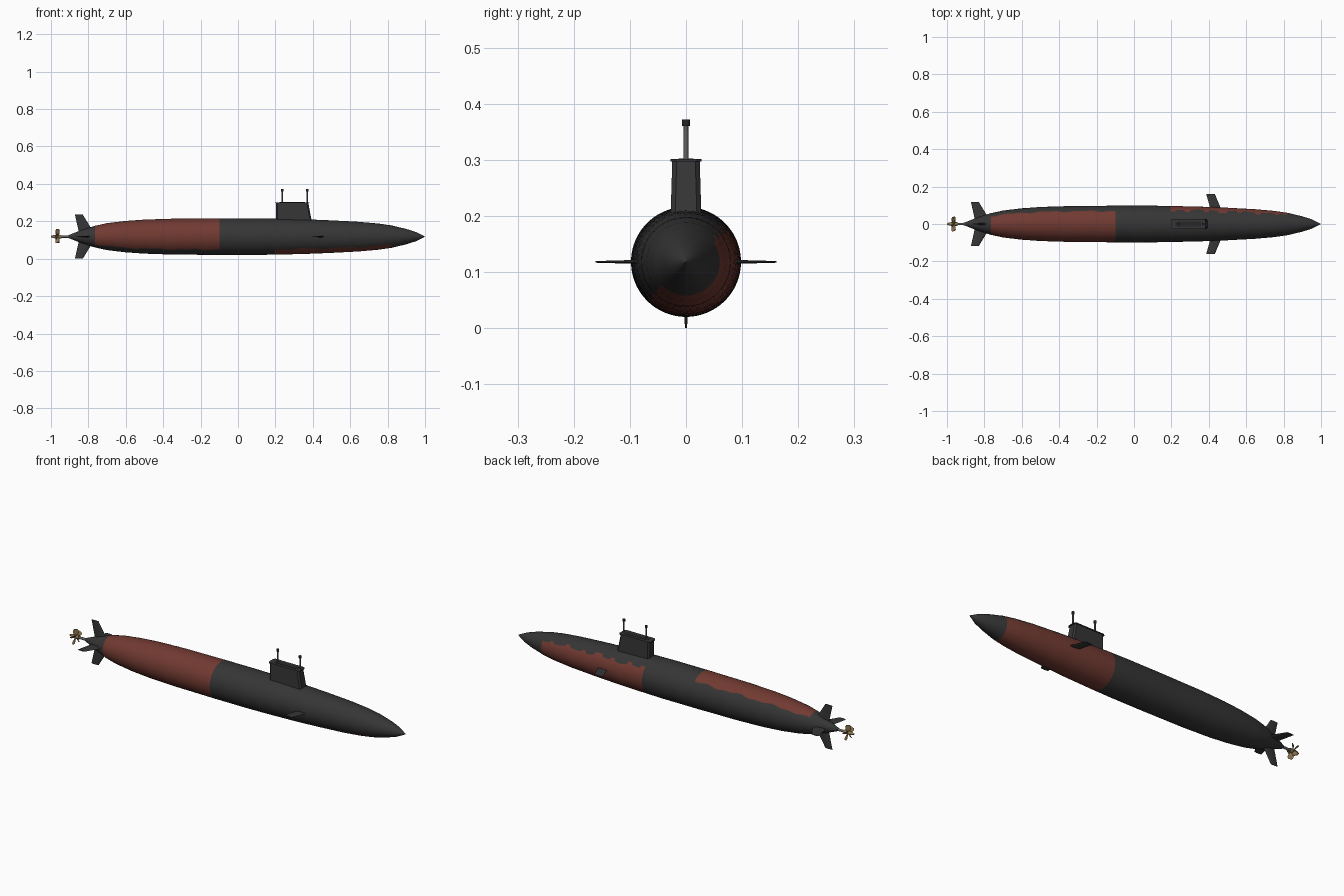
import bpy, bmesh, math
from mathutils import Matrix, Vector

if "Cube" in bpy.data.objects:
    bpy.data.objects.remove(bpy.data.objects["Cube"])

ZC = 0.118  # height of hull axis


def mat(name, r, g, b):
    m = bpy.data.materials.new(name)
    m.diffuse_color = (r, g, b, 1)
    m.use_nodes = True
    m.node_tree.nodes["Principled BSDF"].inputs["Base Color"].default_value = m.diffuse_color
    return m


DARK = mat("dark hull grey", 0.036, 0.036, 0.036)
RED = mat("faded red", 0.165, 0.042, 0.031)
STEEL = mat("steel", 0.12, 0.12, 0.125)
BRASS = mat("brass", 0.26, 0.18, 0.08)
BLACK = mat("near black", 0.02, 0.02, 0.02)


def finish(bm, name, mats, smooth=None):
    bmesh.ops.recalc_face_normals(bm, faces=bm.faces)
    me = bpy.data.meshes.new(name)
    bm.to_mesh(me)
    bm.free()
    ob = bpy.data.objects.new(name, me)
    bpy.context.collection.objects.link(ob)
    for m in mats:
        me.materials.append(m)
    if smooth:
        bpy.ops.object.select_all(action='DESELECT')
        ob.select_set(True)
        bpy.context.view_layer.objects.active = ob
        bpy.ops.object.shade_smooth_by_angle(angle=math.radians(smooth))
    return ob


def loft(bm, rings):
    """Skin closed loops of points and cap both ends."""
    loops = [[bm.verts.new(p) for p in ring] for ring in rings]
    n = len(loops[0])
    for a, b in zip(loops, loops[1:]):
        for j in range(n):
            bm.faces.new((a[j], a[(j + 1) % n], b[(j + 1) % n], b[j]))
    bm.faces.new(loops[0])
    bm.faces.new(loops[-1])


def lathe(name, pts, m, axis='X', pos=(0, 0, 0), n=16):
    bm = bmesh.new()
    rings = []
    for h, r in pts:
        ring = []
        for j in range(n):
            t = math.tau * j / n
            c, s = r * math.cos(t), r * math.sin(t)
            ring.append(Vector(pos) + Vector((h, c, s) if axis == 'X' else (c, s, h)))
        rings.append(ring)
    loft(bm, rings)
    return finish(bm, name, [m], 40)


# Hull: lathed body whose ring vertices follow a ragged paint edge
PROFILE = [(-0.905, 0.008), (-0.85, 0.030), (-0.765, 0.058), (-0.7, 0.072), (-0.6, 0.084),
           (-0.5, 0.091), (-0.35, 0.096), (-0.1, 0.098), (0.1, 0.098), (0.195, 0.0965),
           (0.35, 0.093), (0.5, 0.087), (0.65, 0.079), (0.75, 0.070), (0.82, 0.060),
           (0.9, 0.041), (0.95, 0.025), (0.998, 0.001)]
N = 48


def wave(x):
    return math.radians(2.6 * math.sin(31 * x) + 2.0 * math.sin(67 * x + 1))


stations = []
for (x0, r0), (x1, r1) in zip(PROFILE, PROFILE[1:]):
    k = max(1, round((x1 - x0) / 0.025))
    stations += [(x0 + (x1 - x0) * i / k, r0 + (r1 - r0) * i / k) for i in range(k)]
stations.append(PROFILE[-1])
bm = bmesh.new()
loft(bm, [[(x, r * math.cos(math.tau * j / N + wave(x)), ZC + r * math.sin(math.tau * j / N + wave(x)))
           for j in range(N)] for x, r in stations])
for f in bm.faces:
    c = f.calc_center_median()
    deg = math.degrees(math.atan2(c.z - ZC, c.y) - wave(c.x)) % 360
    aft = -0.765 < c.x < -0.1 and 45 < deg < 222
    fore = 0.195 < c.x < 0.82 and (deg > 225 or deg < 41)
    f.material_index = 1 if aft or fore else 0
finish(bm, "hull", [DARK, RED], 30)


# Sail: chamfered tower with thin cap and sunken bridge panel
def outline(x0, x1, w, z, c=0.008):
    return [(x0 + c, -w, z), (x1 - c, -w, z), (x1, -w + c, z), (x1, w - c, z),
            (x1 - c, w, z), (x0 + c, w, z), (x0, w - c, z), (x0, -w + c, z)]


def tower(name, rings, m):
    bm = bmesh.new()
    loft(bm, rings)
    return finish(bm, name, [m])


tower("sail", [outline(0.203, 0.398, 0.028, 0.18), outline(0.203, 0.376, 0.0245, 0.298)], DARK)
tower("sail_cap", [outline(0.197, 0.382, 0.0275, 0.2965), outline(0.197, 0.382, 0.0275, 0.3015)], DARK)
tower("bridge_panel", [outline(0.222, 0.358, 0.013, 0.3005, 0.003),
                       outline(0.222, 0.358, 0.013, 0.3025, 0.003)], BLACK)

# Masts with dark heads
for i, x in enumerate((0.237, 0.37)):
    lathe(f"mast_{i}", [(0.29, 0.0045), (0.362, 0.004)], STEEL, 'Z', (x, 0, 0), 12)
    lathe(f"mast_head_{i}", [(0.360, 0.007), (0.372, 0.007)], BLACK, 'Z', (x, 0, 0), 12)


# Fins: tapered swept blades, built outward along +z then turned about the axis
def fin(name, root, tip, angle):
    bm = bmesh.new()
    rings = []
    for x0, x1, t, h in (root, tip):
        c = x1 - x0
        rings.append([(x0, 0, h), (x0 + c * .4, -t, h), (x0 + c * .8, -t, h),
                      (x1, 0, h), (x0 + c * .8, t, h), (x0 + c * .4, t, h)])
    loft(bm, rings)
    bm.transform(Matrix.Translation((0, 0, ZC)) @ Matrix.Rotation(math.radians(angle), 4, 'X'))
    finish(bm, name, [DARK])


for k, side in enumerate(("top", "left", "bottom", "right")):
    fin(f"tail_fin_{side}", (-0.85, -0.77, 0.005, 0.02), (-0.872, -0.83, 0.002, 0.118), 90 * k)
for side, a in (("left", 90), ("right", -90)):
    fin(f"bow_plane_{side}", (0.412, 0.47, 0.004, 0.07), (0.386, 0.432, 0.0015, 0.161), a)

# Propeller shaft, hub and pitched blades
lathe("propeller_shaft", [(-0.96, 0.006), (-0.89, 0.007)], STEEL, pos=(0, 0, ZC))
lathe("propeller_hub", [(-1.0, 0.003), (-0.99, 0.007), (-0.975, 0.010), (-0.945, 0.010)],
      BRASS, pos=(0, 0, ZC))
for k in range(5):
    bm = bmesh.new()
    rings = []
    for h, w, pitch in ((0.006, 0.008, 50), (0.02, 0.013, 42), (0.032, 0.014, 36), (0.040, 0.008, 32)):
        rot = Matrix.Rotation(math.radians(pitch), 3, 'Z')
        rings.append([rot @ Vector((sx * w, sy * 0.0013, 0)) + Vector((-0.965, 0, h))
                      for sx, sy in ((-1, -1), (1, -1), (1, 1), (-1, 1))])
    loft(bm, rings)
    bm.transform(Matrix.Translation((0, 0, ZC)) @ Matrix.Rotation(math.tau * k / 5, 4, 'X'))
    finish(bm, f"propeller_blade_{k}", [BRASS])
